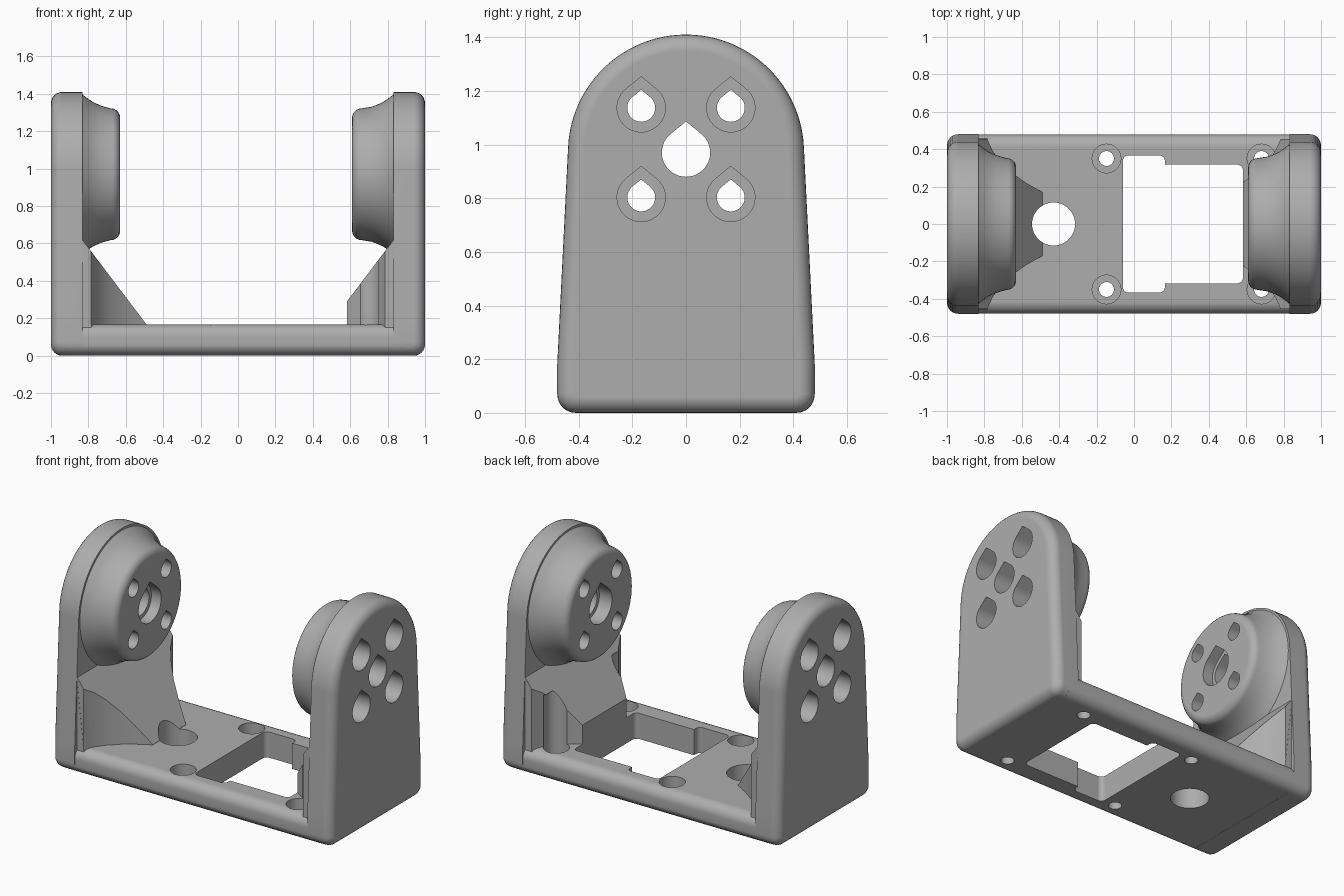
import bpy, bmesh
from math import sin, cos, pi, radians, acos

cube = bpy.data.objects.get("Cube")
if cube:
    bpy.data.objects.remove(cube, do_unlink=True)

GREY = (0.42, 0.42, 0.42, 1)
mat = bpy.data.materials.new("plain grey")
mat.use_nodes = True
mat.diffuse_color = GREY
mat.node_tree.nodes["Principled BSDF"].inputs["Base Color"].default_value = GREY

AXIS_Z = 0.97      # height of the pivot axis
HALF = 0.48        # half depth of the bracket


def arc(cx, cy, r, a0, a1, n):
    """Points on an arc, angles in degrees."""
    steps = [radians(a0 + (a1 - a0) * i / n) for i in range(n + 1)]
    return [(cx + r * cos(a), cy + r * sin(a)) for a in steps]


def rounded_rect(x0, x1, y0, y1, r, n=6):
    pts = []
    corners = [(x1 - r, y0 + r), (x1 - r, y1 - r), (x0 + r, y1 - r), (x0 + r, y0 + r)]
    for i, (cx, cy) in enumerate(corners):
        pts += arc(cx, cy, r, -90 + 90 * i, 90 * i, n)
    return pts


def teardrop(cy, cz, r):
    """Circle with a pointed roof."""
    t = 90 - math_deg(acos(1 / 1.29))
    return arc(cy, cz, r, 180 - t, 360 + t, 36) + [(cy, cz + 1.29 * r)]


def math_deg(a):
    return a * 180 / pi


def loft(name, rings):
    """Skin a list of closed rings and cap both ends."""
    bm = bmesh.new()
    loops = [[bm.verts.new(p) for p in ring] for ring in rings]
    n = len(loops[0])
    for a, b in zip(loops, loops[1:]):
        for i in range(n):
            j = (i + 1) % n
            bm.faces.new((a[i], a[j], b[j], b[i]))
    bm.faces.new(loops[0])
    bm.faces.new(loops[-1])
    bmesh.ops.recalc_face_normals(bm, faces=bm.faces)
    mesh = bpy.data.meshes.new(name)
    bm.to_mesh(mesh)
    bm.free()
    mesh.materials.append(mat)
    ob = bpy.data.objects.new(name, mesh)
    bpy.context.collection.objects.link(ob)
    return ob


def along_x(name, sections):
    return loft(name, [[(x, y, z) for y, z in pts] for x, pts in sections])


def along_z(name, pts, z0, z1):
    return loft(name, [[(x, y, z) for x, y in pts] for z in (z0, z1)])


def wall_outline(d):
    """Arched wall outline, inset by d."""
    right = arc(HALF - 0.07, 0.07, 0.07 - d, -90, 0, 6) + [(HALF - d, 0.18)]
    arch = arc(0, AXIS_Z, 0.44 - d, 2, 178, 48)
    return right + arch + [(-y, z) for y, z in reversed(right)]


def boss_profile(face):
    """Rounded rim, then a concave flare into the wall: (x, radius)."""
    rim = [(face + 0.05 - x, 0.302 + r) for x, r in arc(0, 0, 0.05, 90, 0, 6)]
    rim = [(face + 0.05 * (1 - cos(a)), 0.302 + 0.05 * sin(a))
           for a in [pi / 12 * i for i in range(7)]]
    flare = [(0.71, 0.36), (0.74, 0.37), (0.77, 0.383), (0.80, 0.402),
             (0.83, 0.426), (0.85, 0.432), (0.9, 0.432)]
    return rim + flare


parts, cutters = [], []

# Base plate with rounded long edges
parts.append(along_x("base", [(x, rounded_rect(-HALF + .001, HALF - .001, .001, .167, .065))
                              for x in (-0.9, 0.9)]))

for s, side, face in ((1, "left", 0.61), (-1, "right", 0.63)):
    # Arched wall with rounded outer rim
    R = 0.06
    rim = [(s * (1 - R + R * sin(a)), wall_outline(R * (1 - cos(a))))
           for a in [pi / 12 * i for i in range(7)]]
    parts.append(along_x(side + "_wall", [(s * 0.832, wall_outline(0))] + rim))

    # Flared round boss
    parts.append(along_x(side + "_boss", [
        (s * x, arc(0, AXIS_Z, r, 0, 354.375, 63)) for x, r in boss_profile(face)]))

    # Sloped gusset with concave sides
    edge = [(.49, .17), (.58, .222), (.65, .272), (.71, .33), (.755, .39),
            (.785, .455), (.86, .455)]
    plan = edge + [(x, -y) for x, y in reversed(edge)]
    parts.append(loft(side + "_gusset", [
        [(s * x, y, 0.1) for x, y in plan],
        [(s * x, y, 0.168 + (x - 0.49) * 1.32) for x, y in plan]]))

    # Teardrop bores: pivot hole and four counterbored screw holes
    bores = [(0, AXIS_Z, 0.09, 0.5, 1.1), (0, AXIS_Z, 0.115, 0.5, 0.7)]
    for y in (-0.167, 0.167):
        for z in (0.803, 1.137):
            bores += [(y, z, 0.052, 0.5, 1.1), (y, z, 0.09, 0.73, 1.1)]
    for y, z, r, x0, x1 in bores:
        cutters.append(along_x("bore_cutter", [(s * x, teardrop(y, z, r)) for x in (x0, x1)]))

# Thickened foot on the inside of the right wall
parts.append(loft("right_wall_foot", [
    [(-.86, y, .08), (-.775, y, .08), (-.832, y, .6), (-.86, y, .6)] for y in (-.456, .456)]))

# Stepped window through the base, also trimming the left gusset
cutters.append(along_z("window_cutter", rounded_rect(-.06, .165, -.367, .367, .03), -.1, .45))
cutters.append(along_z("window_cutter", rounded_rect(.1, .583, -.317, .317, .03), -.1, .45))

# Cable hole and counterbored mounting holes in the base
cutters.append(along_z("cable_cutter", arc(-.43, 0, .115, 0, 352.5, 47), -.1, .45))
for x in (-0.147, 0.682):
    for y in (-0.35, 0.35):
        cutters.append(along_z("screw_cutter", arc(x, y, .04, 0, 348.75, 31), -.1, .3))
        cutters.append(along_z("screw_cutter", arc(x, y, .077, 0, 348.75, 31), .07, .5))

# Weld the parts, then cut the holes
body = parts[0]
body.name = "bracket"
bpy.context.view_layer.objects.active = body
for group, op in ((parts[1:], 'UNION'), (cutters, 'DIFFERENCE')):
    for ob in group:
        mod = body.modifiers.new("weld", 'BOOLEAN')
        mod.operation, mod.solver, mod.object = op, 'EXACT', ob
        bpy.ops.object.modifier_apply(modifier=mod.name)
        bpy.data.objects.remove(ob, do_unlink=True)

# Smooth curved surfaces, keep flat faces and hard edges crisp
for ob in bpy.context.selected_objects:
    ob.select_set(False)
body.select_set(True)
bpy.ops.object.shade_smooth_by_angle(angle=radians(28))
mod = body.modifiers.new("normals", 'WEIGHTED_NORMAL')
mod.keep_sharp = True
